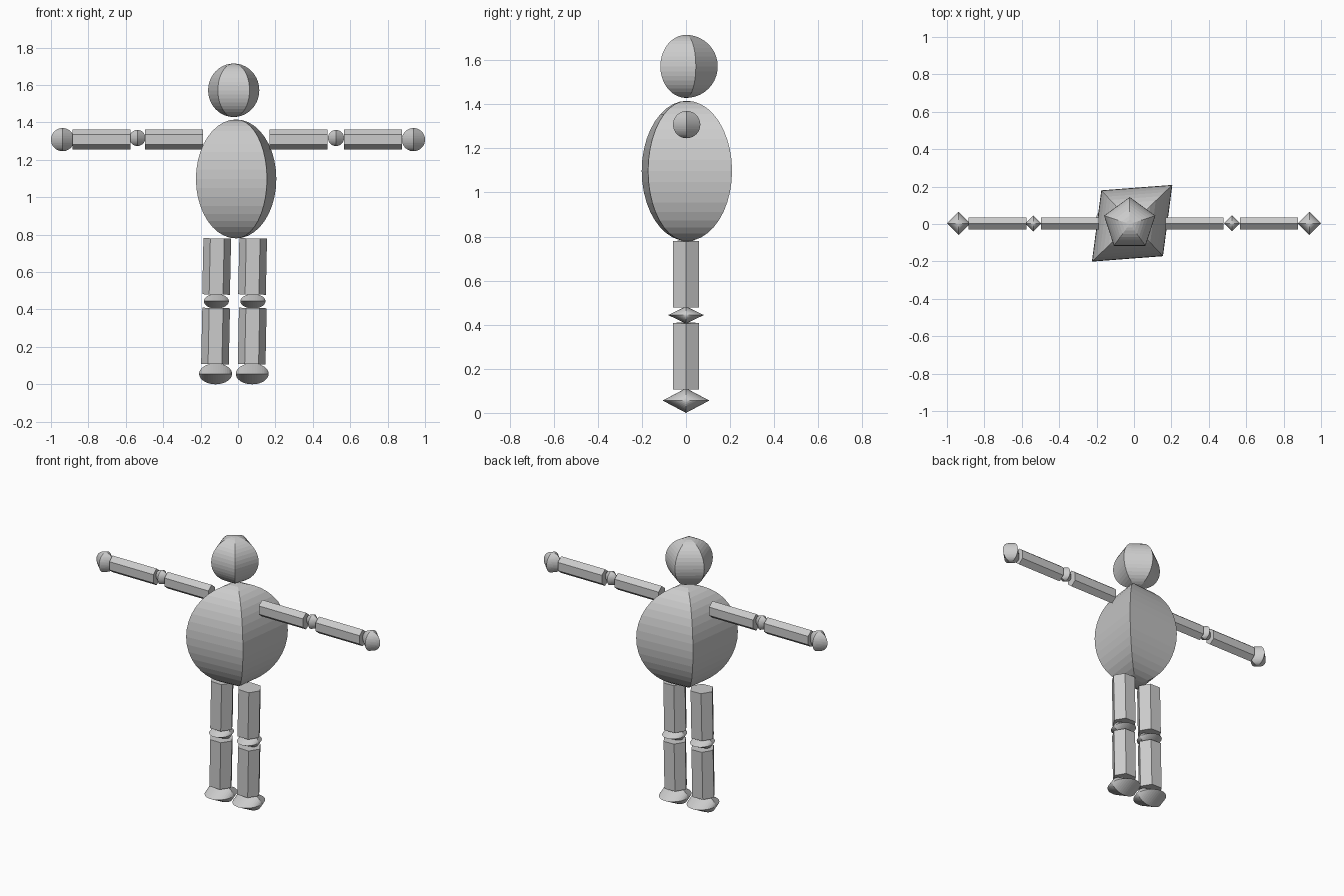
import bpy, math
from mathutils import Matrix, Vector

if "Cube" in bpy.data.objects:
    bpy.data.objects.remove(bpy.data.objects["Cube"])

grey = bpy.data.materials.new("light grey")
grey.diffuse_color = (0.6, 0.6, 0.6, 1)
grey.use_nodes = True
grey.node_tree.nodes["Principled BSDF"].inputs["Base Color"].default_value = grey.diffuse_color


def finish(name, matrix):
    ob = bpy.context.object
    ob.name = name
    ob.data.transform(matrix)
    ob.data.materials.append(grey)
    for p in ob.data.polygons:
        p.use_smooth = False
    return ob


def basis(centre, x, y, z):
    """Matrix that sends the unit axes to x, y, z around a centre."""
    m = Matrix((x, y, z)).transposed().to_4x4()
    m.translation = Vector(centre)
    return m


def ball(name, segments, centre, x, y, z, rings=20):
    bpy.ops.mesh.primitive_uv_sphere_add(segments=segments, ring_count=rings, radius=1)
    return finish(name, basis(centre, x, y, z))


def bar(name, centre, x, y, z):
    """Six-sided bar with corners on its local x axis."""
    bpy.ops.mesh.primitive_cylinder_add(vertices=6, radius=1, depth=1)
    turn = Matrix.Rotation(math.radians(30), 4, 'Z')
    return finish(name, basis(centre, x, y, z) @ turn)


# Head with five sides, torso with four skewed sides
ball("head", 5, (-0.023, 0, 1.572), (0.144, 0, 0), (0, 0.144, 0), (0, 0, 0.143))
ball("torso", 4, (-0.01, 0.004, 1.098), (0.215, 0.205, 0), (-0.165, 0.176, 0), (0, 0, 0.318))

for side, s in (("left", -1), ("right", 1)):
    # Arms
    for part, cx in (("upper_arm", -0.01 + s * 0.333), ("forearm", -0.004 + s * 0.727)):
        bar(f"{side}_{part}", (cx, 0.003, 1.308), (0, 0, 0.053), (0, 0.038, 0), (0.31, 0, 0))
    for part, cx, z, r in (("elbow", -0.007 + s * 0.531, 1.317, 0.043),
                           ("hand", s * 0.938, 1.308, 0.062)):
        ball(f"{side}_{part}", 4, (cx, 0.003, z), (r, 0, 0), (0, r, 0), (0, 0, r))

    # Legs, leaning very slightly
    t = math.radians(1.2)
    for part, cx, cz in (("thigh", -0.018 + s * 0.096, 0.63), ("shin", -0.022 + s * 0.098, 0.258)):
        bar(f"{side}_{part}", (cx, 0, cz),
            (0.074 * math.cos(t), 0, -0.074 * math.sin(t)), (0, 0.069, 0),
            (0.3 * math.sin(t), 0, 0.3 * math.cos(t)))

    # Knees and feet: four-sided balls with their poles pointing sideways
    for part, cx, cz, rx, ry, rz in (("knee", -0.018 + s * 0.098, 0.444, 0.067, 0.081, 0.039),
                                     ("foot", -0.022 + s * 0.098, 0.056, 0.088, 0.106, 0.056)):
        ball(f"{side}_{part}", 4, (cx, 0, cz), (0, 0, -rz), (0, ry, 0), (rx, 0, 0))
